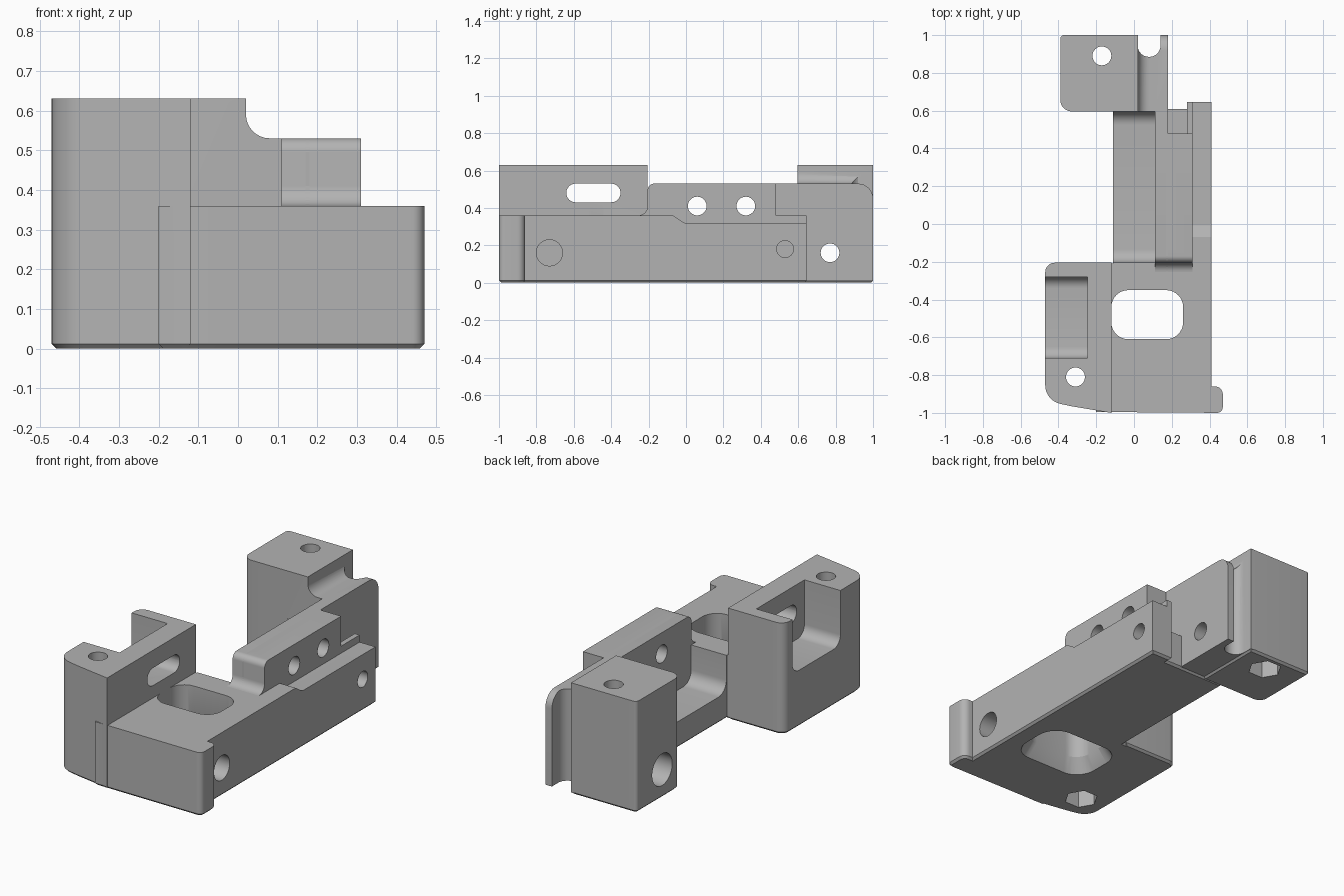
import bpy, bmesh, math
from mathutils import Vector

cube = bpy.data.objects.get("Cube")
if cube:
    bpy.data.objects.remove(cube, do_unlink=True)

grey = bpy.data.materials.new("plain grey")
grey.use_nodes = True
grey.diffuse_color = (0.45, 0.45, 0.45, 1)
grey.node_tree.nodes["Principled BSDF"].inputs["Base Color"].default_value = (0.45, 0.45, 0.45, 1)


def rounded(points, steps=8):
    """Outline with each corner (a, b, radius) replaced by a tangent arc."""
    out = []
    for i, p in enumerate(points):
        c = Vector(p[:2])
        r = p[2] if len(p) > 2 else 0
        if not r:
            out.append(c)
            continue
        u = (Vector(points[i - 1][:2]) - c).normalized()
        v = (Vector(points[(i + 1) % len(points)][:2]) - c).normalized()
        half = u.angle(v) / 2
        centre = c + (u + v).normalized() * (r / math.sin(half))
        start = c + u * (r / math.tan(half)) - centre
        end = c + v * (r / math.tan(half)) - centre
        turn = start.angle_signed(end)
        for k in range(steps + 1):
            a = -turn * k / steps
            out.append(centre + Vector((start.x * math.cos(a) - start.y * math.sin(a),
                                        start.x * math.sin(a) + start.y * math.cos(a))))
    return out


def rect(a0, a1, b0, b1, r=0):
    return [(a0, b0, r), (a1, b0, r), (a1, b1, r), (a0, b1, r)]


def circle(a, b, r, sides=32):
    return [(a + r * math.cos(math.tau * k / sides), b + r * math.sin(math.tau * k / sides))
            for k in range(sides)]


def prism(name, points, axis, lo, hi, bevel=0):
    """Extrude an outline along x (outline in y,z) or z (outline in x,y)."""
    place = (lambda p, t: (t, p[0], p[1])) if axis == "x" else (lambda p, t: (p[0], p[1], t))
    bm = bmesh.new()
    outline = rounded(points)
    face = bm.faces.new([bm.verts.new(place(p, lo)) for p in outline])
    top = bmesh.ops.extrude_face_region(bm, geom=[face])
    shift = Vector(place((0, 0), hi - lo))
    bmesh.ops.translate(bm, vec=shift, verts=[v for v in top["geom"] if isinstance(v, bmesh.types.BMVert)])
    if bevel:
        low = [e for e in bm.edges if all(abs(v.co.z - lo) < 1e-5 for v in e.verts)]
        bmesh.ops.bevel(bm, geom=low, offset=bevel, segments=1, affect="EDGES")
    bmesh.ops.recalc_face_normals(bm, faces=bm.faces)
    mesh = bpy.data.meshes.new(name)
    bm.to_mesh(mesh)
    bm.free()
    mesh.materials.append(grey)
    obj = bpy.data.objects.new(name, mesh)
    bpy.context.collection.objects.link(obj)
    return obj


def combine(target, other, operation):
    mod = target.modifiers.new(operation, "BOOLEAN")
    mod.operation, mod.object, mod.solver = operation, other, "EXACT"
    bpy.context.view_layer.objects.active = target
    bpy.ops.object.modifier_apply(modifier=mod.name)
    bpy.data.objects.remove(other, do_unlink=True)


def add(*args, **kw):
    combine(body, prism(*args, **kw), "UNION")


def cut(*args, **kw):
    combine(body, prism(*args, **kw), "DIFFERENCE")


# Base with the rounded front lip
body = prism("bracket_body", [
    (-0.2, -0.995), (0.47, -1, 0.03), (0.47, -0.86, 0.04), (0.41, -0.86), (0.41, 0.645),
    (0.28, 0.645), (0.28, 0.61), (-0.11, 0.61), (-0.11, -0.21), (-0.2, -0.21)],
    "z", 0, 0.36, bevel=0.012)

# Lowered outer ledge and chamfered lower side edge
cut("ledge_cutter", [(-0.07, 0.4), (-0.07, 0.36), (-0.01, 0.32, 0.03), (0.7, 0.32), (0.7, 0.4)], "x", 0.31, 0.5)
chamfer = prism("chamfer_cutter", rect(-0.86, 0.7, -0.05, 0.05), "x", 0.36, 0.46)
for v in chamfer.data.vertices:
    if v.co.x < 0.4:
        v.co.z = -0.05
    elif v.co.z < 0:
        v.co.z = -0.06
combine(body, chamfer, "DIFFERENCE")
# Gap beside the rear wall
cut("gap_cutter", rect(0.18, 0.28, 0.48, 0.7), "z", 0.2, 0.7)

# Front block
add("front_block", [
    (-0.47, -0.205, 0.05), (-0.47, -0.935, 0.1), (-0.33, -0.965, 0.15), (-0.12, -1),
    (-0.12, -0.205)], "z", 0, 0.63, bevel=0.012)
# Rear block and the thin wall beside it
add("rear_wall", [(0.48, 0.01), (1, 0.01), (1, 0.53, 0.08), (0.48, 0.53)], "x", 0.11, 0.18)
add("rear_web", rect(0, 0.12, 0.596, 1), "z", 0.01, 0.62)
add("rear_block", [(-0.39, 0.596, 0.06), (0.02, 0.596), (0.02, 1), (-0.39, 1, 0.02)], "z", 0, 0.63, bevel=0.012)
# Raised rail
add("rail", [(-0.3, 0.2), (-0.3, 0.36), (-0.205, 0.36, 0.05), (-0.205, 0.53, 0.035),
             (0.49, 0.53), (0.49, 0.2)], "x", 0.11, 0.18)
add("rail_side", [(-0.3, 0.2), (-0.3, 0.36), (-0.205, 0.36, 0.05), (-0.205, 0.53, 0.035),
                  (0.48, 0.53), (0.48, 0.2)], "x", 0.17, 0.31)

# Trough between the blocks
cut("trough_cutter", [(-0.204, 0.8), (-0.204, 0.15, 0.07), (0.595, 0.15, 0.07), (0.595, 0.8)], "x", -0.3, 0.11)
# Concave step from the rear block down to the wall
step = circle(0.08, 0.59, 0.06)
cutter = prism("step_cutter", [(0.02, 0.7), (0.02, 0.53, 0.06), (0.3, 0.53), (0.3, 0.7)], "x", 0.55, 1.1)
for v in cutter.data.vertices:
    v.co.x, v.co.y = v.co.y, v.co.x
cutter.data.flip_normals()
combine(body, cutter, "DIFFERENCE")
# Upright cable channel
cut("channel_cutter", [(0.02, 1.1), (0.02, 0.885, 0.058), (0.14, 0.885, 0.058), (0.14, 1.1)], "z", -0.1, 0.8)

# Pocket and slot in the front block
cut("pocket_cutter", [(-0.71, 0.8), (-0.71, 0.32, 0.06), (-0.28, 0.32, 0.06), (-0.28, 0.8)], "x", -0.6, -0.245)
cut("slot_cutter", rect(-0.64, -0.35, 0.43, 0.53, 0.0499), "x", -0.4, 0)

# Window through the base, flared underneath
cut("window_cutter", rect(-0.12, 0.26, -0.61, -0.35, 0.09), "z", -0.1, 0.5)
flare = prism("flare_cutter", rect(-0.12, 0.26, -0.61, -0.35, 0.09), "z", -0.02, 0.08)
for v in flare.data.vertices:
    if v.co.z < 0:
        v.co.x = 0.07 + (v.co.x - 0.07) * 1.3
        v.co.y = -0.48 + (v.co.y + 0.48) * 1.4
combine(body, flare, "DIFFERENCE")

# Upright bolt holes with hexagonal nut recesses
for x, y in ((-0.17, 0.89), (-0.31, -0.81)):
    cut("bolt_cutter", circle(x, y, 0.05), "z", -0.1, 0.8)
    cut("nut_cutter", circle(x, y, 0.09, 6), "z", -0.1, 0.1)
# Cross holes: y, z, radius, from x, to x
for y, z, r, x0, x1 in ((0.06, 0.41, 0.05, 0, 0.5), (0.32, 0.41, 0.05, 0, 0.5),
                        (0.77, 0.16, 0.05, -0.5, 0.5), (0.77, 0.16, 0.09, -0.5, -0.25),
                        (-0.73, 0.16, 0.07, 0.3, 0.5), (0.53, 0.18, 0.045, 0.3, 0.5)):
    cut("cross_hole_cutter", circle(y, z, r), "x", x0, x1)

bpy.ops.object.select_all(action="DESELECT")
body.select_set(True)
bpy.context.view_layer.objects.active = body
bpy.ops.object.shade_smooth_by_angle(angle=math.radians(30))
